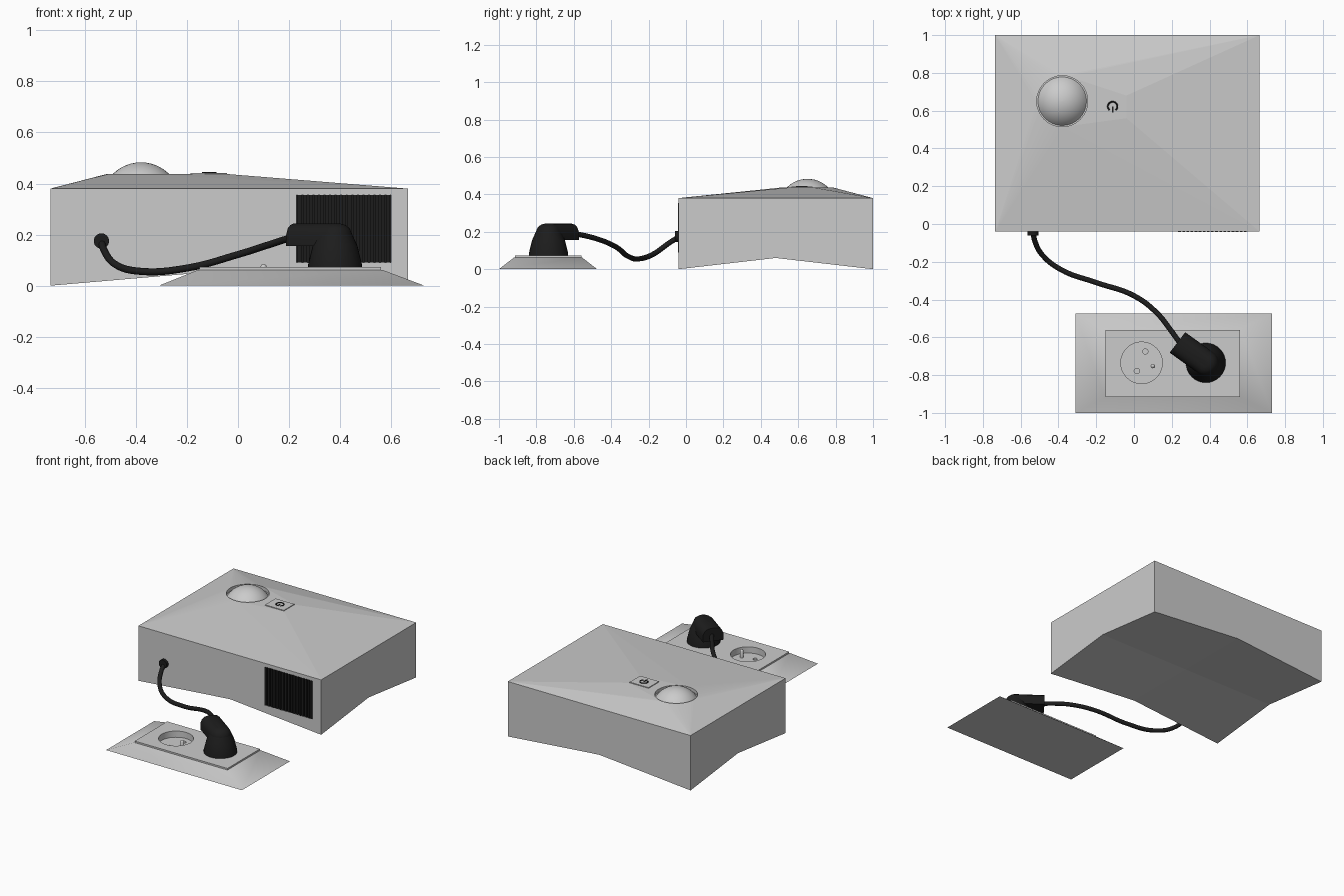
import bpy, bmesh
from math import sin, cos, pi, radians, atan2
from mathutils import Vector, Matrix

if "Cube" in bpy.data.objects:
    bpy.data.objects.remove(bpy.data.objects["Cube"])

black = bpy.data.materials.new("black_plastic")
black.diffuse_color = (0.012, 0.012, 0.012, 1)
black.use_nodes = True
black.node_tree.nodes["Principled BSDF"].inputs["Base Color"].default_value = black.diffuse_color


def finish(name, bm, mat=None, smooth=None):
    bmesh.ops.recalc_face_normals(bm, faces=bm.faces[:])
    me = bpy.data.meshes.new(name)
    bm.to_mesh(me)
    bm.free()
    ob = bpy.data.objects.new(name, me)
    bpy.context.collection.objects.link(ob)
    if mat:
        me.materials.append(mat)
    if smooth:
        activate(ob)
        bpy.ops.object.shade_smooth_by_angle(angle=radians(smooth))
    return ob


def activate(ob):
    bpy.ops.object.select_all(action='DESELECT')
    ob.select_set(True)
    bpy.context.view_layer.objects.active = ob


def ring(cx, cy, z, r, n=32):
    return [(cx + r * cos(2 * pi * i / n), cy + r * sin(2 * pi * i / n), z) for i in range(n)]


def rect(x0, x1, y0, y1, z):
    return [(x0, y0, z), (x1, y0, z), (x1, y1, z), (x0, y1, z)]


def loft(rings, name, mat=None, smooth=None):
    """Closed solid through a stack of equal-length loops."""
    bm = bmesh.new()
    loops = [[bm.verts.new(p) for p in r] for r in rings]
    n = len(loops[0])
    for a, b in zip(loops, loops[1:]):
        for i in range(n):
            j = (i + 1) % n
            bm.faces.new((a[i], a[j], b[j], b[i]))
    bm.faces.new(loops[0])
    bm.faces.new(loops[-1])
    return finish(name, bm, mat, smooth)


def box(name, x0, x1, y0, y1, z0, z1, mat=None):
    return loft([rect(x0, x1, y0, y1, z0), rect(x0, x1, y0, y1, z1)], name, mat)


def cyl(name, cx, cy, r, z0, z1, mat=None, n=32):
    return loft([ring(cx, cy, z0, r, n), ring(cx, cy, z1, r, n)], name, mat, 40)


def cut(ob, cutter):
    cutter.hide_render = True
    m = ob.modifiers.new("cut", 'BOOLEAN')
    m.operation = 'DIFFERENCE'
    m.object = cutter
    activate(ob)
    bpy.ops.object.modifier_apply(modifier="cut")
    bpy.data.objects.remove(cutter)


def tube(name, pts, r, mat):
    cu = bpy.data.curves.new(name, 'CURVE')
    cu.dimensions = '3D'
    cu.bevel_depth = r
    cu.bevel_resolution = 4
    cu.use_fill_caps = True
    sp = cu.splines.new('BEZIER')
    sp.bezier_points.add(len(pts) - 1)
    for b, p in zip(sp.bezier_points, pts):
        b.co = p
        b.handle_left_type = b.handle_right_type = 'AUTO'
    cu.materials.append(mat)
    ob = bpy.data.objects.new(name, cu)
    bpy.context.collection.objects.link(ob)
    return ob


# Housing: faceted lid over a box with a vaulted underside
X0, X1, Y0, Y1 = -0.735, 0.665, -0.04, 1.0
DX, DY = -0.38, 0.65
bm = bmesh.new()
top = [bm.verts.new(p) for p in rect(X0, X1, Y0, Y1, 0.38)]
for p in ring(DX, DY, 0.437, 0.135) + rect(-0.19, -0.04, 0.56, 0.68, 0.437):
    bm.verts.new(p)
bmesh.ops.convex_hull(bm, input=bm.verts[:])
bm.normal_update()
bmesh.ops.delete(bm, geom=[f for f in bm.faces if all(v.co.z < 0.39 for v in f.verts)],
                 context='FACES')
bmesh.ops.delete(bm, geom=[v for v in bm.verts if not v.link_faces], context='VERTS')
low = [bm.verts.new(p) for p in rect(X0, X1, Y0, Y1, 0)]
mid = [bm.verts.new((low[i].co + low[(i + 1) % 4].co) / 2 + Vector((0, 0, 0.06))) for i in range(4)]
centre = bm.verts.new(((X0 + X1) / 2, (Y0 + Y1) / 2, 0.06))
for i in range(4):
    j = (i + 1) % 4
    bm.faces.new((top[i], top[j], low[j], mid[i], low[i]))
    bm.faces.new((low[i], mid[i], centre, mid[i - 1]))
housing = finish("housing", bm)
cut(housing, cyl("dome_cutter", DX, DY, 0.135, 0.415, 0.5))
cut(housing, box("vent_cutter", 0.23, 0.60, -0.1, -0.015, 0.09, 0.355))

# Dome in its round recess
a, h = 0.13, 0.07
R = (a * a + h * h) / (2 * h)
t0 = atan2(a, R - h)
rings = [ring(DX, DY, 0.483 - R + R * cos(t0 * k / 8), R * sin(t0 * k / 8)) for k in range(8, 0, -1)]
rings.append(ring(DX, DY, 0.483, 0.002))
loft(rings, "dome", None, 40)

# Power button with its symbol
box("power_button", -0.187, -0.043, 0.563, 0.677, 0.42, 0.442)
bx, by, bz = -0.113, 0.622, 0.442
arc = [(bx + 0.025 * cos(t), by + 0.025 * sin(t), bz)
       for t in [radians(-50 + 280 * i / 12) for i in range(13)]]
tube("power_symbol_ring", arc, 0.004, black)
box("power_symbol_bar", bx - 0.004, bx + 0.004, by - 0.033, by, bz - 0.002, bz + 0.003, black)

# Vent with upright slats
box("vent_back", 0.23, 0.60, -0.02, -0.012, 0.09, 0.355, black)
n = 17
for i in range(n):
    x = 0.23 + 0.37 * (i + 0.5) / n
    box("vent_slat", x - 0.007, x + 0.007, -0.042, -0.018, 0.09, 0.355, black)

# Cable and grommet
grommet = cyl("cable_grommet", 0, 0, 0.03, 0, 0.025, black, 24)
grommet.matrix_world = Matrix.Translation((-0.535, -0.035, 0.175)) @ Matrix.Rotation(pi / 2, 4, 'X')
tube("cable", [(-0.535, -0.03, 0.178), (-0.525, -0.09, 0.14), (-0.48, -0.17, 0.083),
               (-0.38, -0.245, 0.056), (-0.2, -0.31, 0.069), (0, -0.38, 0.122),
               (0.12, -0.47, 0.16), (0.2, -0.57, 0.185), (0.25, -0.64, 0.195)], 0.014, black)

# Wall plate frame and raised panel
frame = loft([rect(-0.31, 0.73, -1, -0.475, 0), rect(-0.155, 0.565, -0.92, -0.555, 0.062)],
             "socket_frame", None, None)
panel = box("socket_panel", -0.15, 0.56, -0.915, -0.56, 0.05, 0.073)
SX, PX, SY = 0.04, 0.38, -0.735
for ob in (frame, panel):
    cut(ob, cyl("socket_cutter", SX, SY, 0.11, 0.03, 0.2, None, 40))
for hx, hy in ((0.06, -0.675), (0.015, -0.778)):
    cut(frame, cyl("pin_hole_cutter", hx, hy, 0.014, 0.008, 0.1, None, 16))
activate(frame)
bpy.ops.object.shade_smooth_by_angle(angle=radians(50))

# Earth pin
loft([ring(0.1, -0.752, z, r, 16) for z, r in
      ((0.025, 0.012), (0.076, 0.012), (0.082, 0.008), (0.085, 0.002))], "earth_pin", None, 50)

# Plug: tapered base and angled grip
loft([ring(PX, SY, z, r) for z, r in
      ((0.04, 0.105), (0.085, 0.105), (0.155, 0.088), (0.2, 0.068))], "plug_base", black, 30)
d = Vector((-0.15, 0.115, 0)).normalized()
side = Vector((-d.y, d.x, 0))
end = Vector((0.23, -0.627, 0))
bm = bmesh.new()
for z, r in ((0.155, 0.068), (0.2, 0.068), (0.225, 0.057), (0.238, 0.04), (0.244, 0.018)):
    for s in (-1, 1):
        bm.verts.new(end + side * (s * r) + Vector((0, 0, z)))
    for p in ring(PX, SY, z, r, 32):
        bm.verts.new(p)
hull = bmesh.ops.convex_hull(bm, input=bm.verts[:])
bmesh.ops.delete(bm, geom=[v for v in bm.verts if not v.link_faces], context='VERTS')
finish("plug_grip", bm, black, 35)
